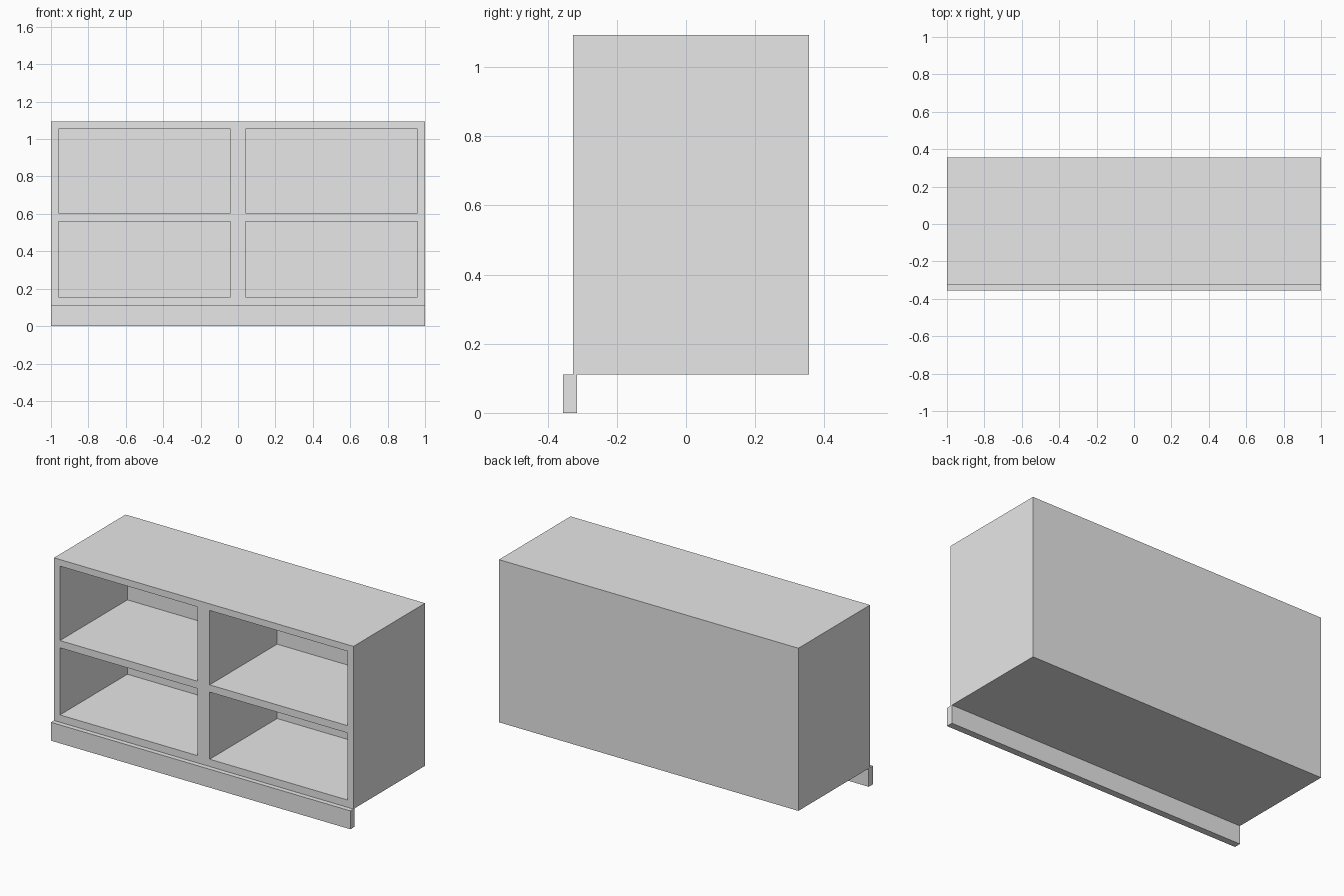
import bpy

old = bpy.data.objects.get("Cube")
if old:
    bpy.data.objects.remove(old, do_unlink=True)

# One plain grey finish for every part
GREY = (0.8, 0.8, 0.8, 1.0)
grey = bpy.data.materials.new("plain_grey")
grey.use_nodes = True
grey.diffuse_color = GREY
for node in grey.node_tree.nodes:
    if node.type == 'BSDF_PRINCIPLED':
        node.inputs["Base Color"].default_value = GREY


def box(name, low, high):
    """Axis-aligned box between two corners."""
    centre = [(a + b) / 2 for a, b in zip(low, high)]
    bpy.ops.mesh.primitive_cube_add(size=1, location=centre)
    obj = bpy.context.object
    obj.name = name
    obj.scale = [b - a for a, b in zip(low, high)]
    bpy.ops.object.transform_apply(location=True, rotation=False, scale=True)
    obj.data.materials.append(grey)
    return obj


FRONT, BACK = -0.327, 0.356
BASE, TOP = 0.111, 1.093
BOARD = 0.04

# Cabinet body
cabinet = box("cabinet_body", (-1, FRONT, BASE), (1, BACK, TOP))

# Four open compartments, leaving the frame, divider, shelf and back panel
for left, right in ((-1 + BOARD, -BOARD), (BOARD, 1 - BOARD)):
    for bottom, top in ((0.155, 0.56), (0.604, 1.053)):
        cutter = box("compartment_cutter", (left, FRONT - 0.1, bottom),
                     (right, BACK - BOARD, top))
        cutter.hide_render = True
        cut = cabinet.modifiers.new("compartment", 'BOOLEAN')
        cut.operation = 'DIFFERENCE'
        cut.solver = 'EXACT'
        cut.object = cutter
        bpy.context.view_layer.objects.active = cabinet
        bpy.ops.object.modifier_apply(modifier=cut.name)
        bpy.data.objects.remove(cutter, do_unlink=True)

# Kickboard under the front edge
box("front_kickboard", (-1, -0.356, 0), (1, -0.315, BASE))
